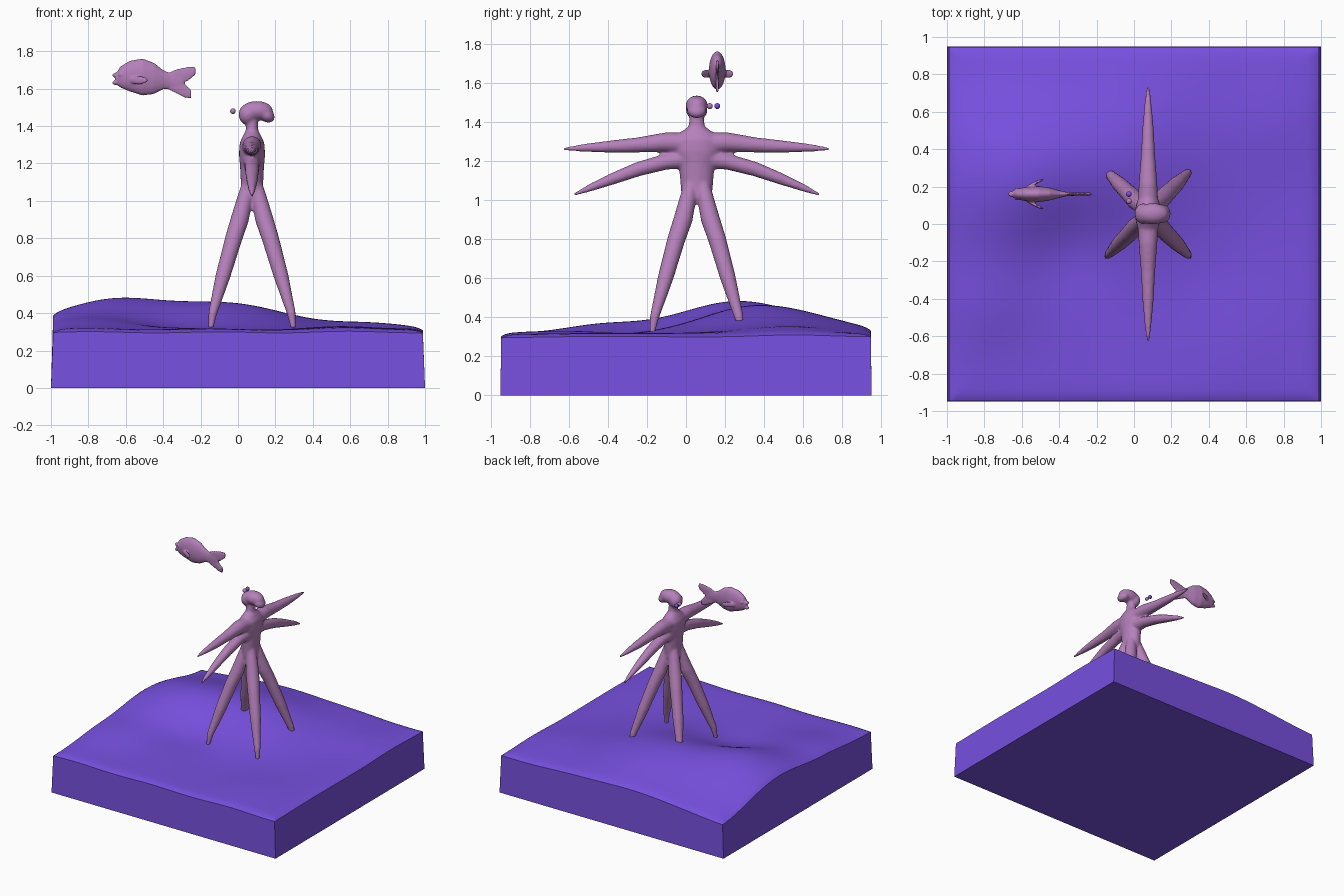
import bpy, bmesh, math
from mathutils import Vector, Matrix

cube = bpy.data.objects.get("Cube")
if cube:
    bpy.data.objects.remove(cube, do_unlink=True)


def material(name, rgb):
    m = bpy.data.materials.new(name)
    m.use_nodes = True
    m.diffuse_color = (*rgb, 1)
    m.node_tree.nodes["Principled BSDF"].inputs["Base Color"].default_value = (*rgb, 1)
    return m


purple = material("ground purple", (0.185, 0.08, 0.74))
pink = material("skin pink", (0.46, 0.215, 0.49))


def finish(name, bm, mat, voxel=0, angle=180):
    """Turn a bmesh into an object; a voxel size fuses overlapping parts."""
    bmesh.ops.recalc_face_normals(bm, faces=bm.faces)
    me = bpy.data.meshes.new(name)
    bm.to_mesh(me)
    bm.free()
    me.materials.append(mat)
    me.shade_smooth()
    if angle < 180:
        me.set_sharp_from_angle(angle=math.radians(angle))
    ob = bpy.data.objects.new(name, me)
    bpy.context.collection.objects.link(ob)
    if voxel:
        fuse = ob.modifiers.new("fuse", 'REMESH')
        fuse.mode = 'VOXEL'
        fuse.voxel_size = voxel
        fuse.use_smooth_shade = True
        relax = ob.modifiers.new("relax", 'SMOOTH')
        relax.factor = 0.5
        relax.iterations = 8
    return ob


def loft(bm, sections, n=20):
    """Bridge elliptical rings, each given as centre and two half-axes."""
    rings = []
    for c, a, b in sections:
        turns = [2 * math.pi * i / n for i in range(n)]
        rings.append([bm.verts.new(c + a * math.cos(t) + b * math.sin(t)) for t in turns])
    for low, high in zip(rings, rings[1:]):
        for i in range(n):
            j = (i + 1) % n
            bm.faces.new((low[i], low[j], high[j], high[i]))
    bm.faces.new(rings[0][::-1])
    bm.faces.new(rings[-1])


def limb(bm, origin, mirror, points):
    """Round tapering tube through (x, y, z, radius) points."""
    path = [Vector((x * mirror[0], y * mirror[1], z)) + origin for x, y, z, r in points]
    sections = []
    for i, p in enumerate(path):
        d = (path[min(i + 1, len(path) - 1)] - path[max(i - 1, 0)]).normalized()
        a = d.cross(Vector((1, 0, 0))).normalized()
        r = points[i][3]
        sections.append((p, a * r, d.cross(a) * r))
    loft(bm, sections)


def ball(bm, centre, radii, turn=0, axis='Z'):
    mat = (Matrix.Translation(centre) @ Matrix.Rotation(turn, 4, axis)
           @ Matrix.Diagonal((*radii, 1)))
    bmesh.ops.create_uvsphere(bm, u_segments=24, v_segments=16, radius=1, matrix=mat)


# Ground: rolling top over a straight-sided slab
HILLS = [(-0.66, 0.22, 0.155, 0.34), (0.0, 0.42, 0.115, 0.33), (-0.38, -0.1, -0.06, 0.2),
         (-0.8, -0.45, 0.035, 0.18), (0.2, -0.3, -0.01, 0.25), (0.78, 0.55, 0.025, 0.2),
         (-1.0, 0.95, -0.04, 0.25), (0.6, -0.6, 0.015, 0.2)]
DEPTH = 0.95


def height(x, y):
    z = 0.315
    for hx, hy, amount, size in HILLS:
        z += amount * math.exp(-((x - hx) ** 2 + (y - hy) ** 2) / (2 * size ** 2))
    edge = min(1 - abs(x), DEPTH - abs(y))
    return z - 0.018 * math.exp(-edge / 0.03) + 0.003 * math.sin(9 * x + 4 * y)


bm = bmesh.new()
bmesh.ops.create_grid(bm, x_segments=100, y_segments=100, size=1)
for v in bm.verts:
    v.co.y *= DEPTH
    v.co.z = height(v.co.x, v.co.y)
rim = [e for e in bm.edges if e.is_boundary]
skirt = bmesh.ops.extrude_edge_only(bm, edges=rim)["geom"]
base = {g for g in skirt if isinstance(g, bmesh.types.BMVert)}
for v in bm.verts:
    if v in base:
        v.co.z = 0
    else:
        v.co.x *= 0.988
        v.co.y *= 0.995
bmesh.ops.contextual_create(bm, geom=[e for e in bm.edges if e.is_boundary])
finish("ground_block", bm, purple, angle=28)

# Figure: torso, four arms and four legs fused together
centre = Vector((0.075, 0.055, 0))
bm = bmesh.new()
torso = [(0.98, 0.045, 0.05), (1.02, 0.06, 0.078), (1.1, 0.06, 0.085), (1.18, 0.064, 0.092),
         (1.25, 0.07, 0.12), (1.31, 0.066, 0.13), (1.345, 0.05, 0.085), (1.375, 0.034, 0.042),
         (1.44, 0.03, 0.034)]
loft(bm, [(centre + Vector((0, 0, z)), Vector((hx, 0, 0)), Vector((0, hy, 0)))
          for z, hx, hy in torso], 28)
leg = [(0.015, 0.025, 1.12, 0.03), (0.036, 0.042, 1.02, 0.042), (0.066, 0.07, 0.9, 0.049),
       (0.098, 0.104, 0.8, 0.046), (0.155, 0.16, 0.6, 0.04), (0.21, 0.216, 0.4, 0.024),
       (0.222, 0.23, 0.31, 0.013)]
upper_arm = [(0, 0.06, 1.29, 0.055), (0, 0.16, 1.295, 0.05), (0, 0.3, 1.281, 0.039),
             (0, 0.45, 1.272, 0.031), (0, 0.58, 1.266, 0.02), (0, 0.68, 1.26, 0.008)]
lower_arm = [(0, 0.05, 1.21, 0.05), (0, 0.16, 1.195, 0.041), (0, 0.3, 1.157, 0.037),
             (0, 0.43, 1.108, 0.03), (0, 0.55, 1.06, 0.019), (0, 0.63, 1.026, 0.007)]
for side in (-1, 1):
    limb(bm, centre, (1, side), upper_arm)
    limb(bm, centre, (1, side), lower_arm)
    for fore in (-1, 1):
        limb(bm, centre, (fore, side), leg)

# Head: crown, face and swept-back bulge
Y = centre.y
ball(bm, (0.1, Y, 1.482), (0.087, 0.057, 0.052))
ball(bm, (0.05, Y, 1.462), (0.047, 0.056, 0.056))
ball(bm, (0.152, Y, 1.458), (0.048, 0.05, 0.036), 0.6, 'Y')
finish("figure", bm, pink, voxel=0.008)

# Floating beads by the face
for name, y, mat in (("pink_bead", 0.122, pink), ("purple_bead", 0.16, purple)):
    bm = bmesh.new()
    ball(bm, (-0.027, y, 1.48), (0.015, 0.015, 0.015))
    finish(name, bm, mat)

# Fish: body, forked tail, lips, eyes and side fins
FY = 0.16
bm = bmesh.new()
body = [(-0.655, 1.652, 0.024, 0.014), (-0.63, 1.662, 0.056, 0.027), (-0.58, 1.667, 0.082, 0.038),
        (-0.51, 1.662, 0.099, 0.043), (-0.45, 1.655, 0.084, 0.034), (-0.40, 1.648, 0.052, 0.02),
        (-0.36, 1.642, 0.042, 0.011), (-0.295, 1.636, 0.045, 0.008)]
loft(bm, [(Vector((x, FY, z)), Vector((0, hy, 0)), Vector((0, 0, hz)))
          for x, z, hz, hy in body], 24)
tails = [[(-0.39, 1.65, 0.03), (-0.33, 1.663, 0.042), (-0.27, 1.678, 0.04), (-0.226, 1.696, 0.022)],
         [(-0.39, 1.635, 0.03), (-0.33, 1.612, 0.038), (-0.285, 1.59, 0.04), (-0.25, 1.57, 0.022)]]
for lobe in tails:
    loft(bm, [(Vector((x, FY, z)), Vector((0, 0.008, 0)), Vector((0, 0, h)))
              for x, z, h in lobe])
for z in (1.672, 1.632):
    ball(bm, (-0.655, FY, z), (0.018, 0.016, 0.013))
for side in (-1, 1):
    ball(bm, (-0.628, FY + side * 0.026, 1.675), (0.01, 0.008, 0.01))
    ball(bm, (-0.53, FY + side * 0.058, 1.645), (0.055, 0.008, 0.022), side * 0.45)
finish("fish", bm, pink, voxel=0.005)
